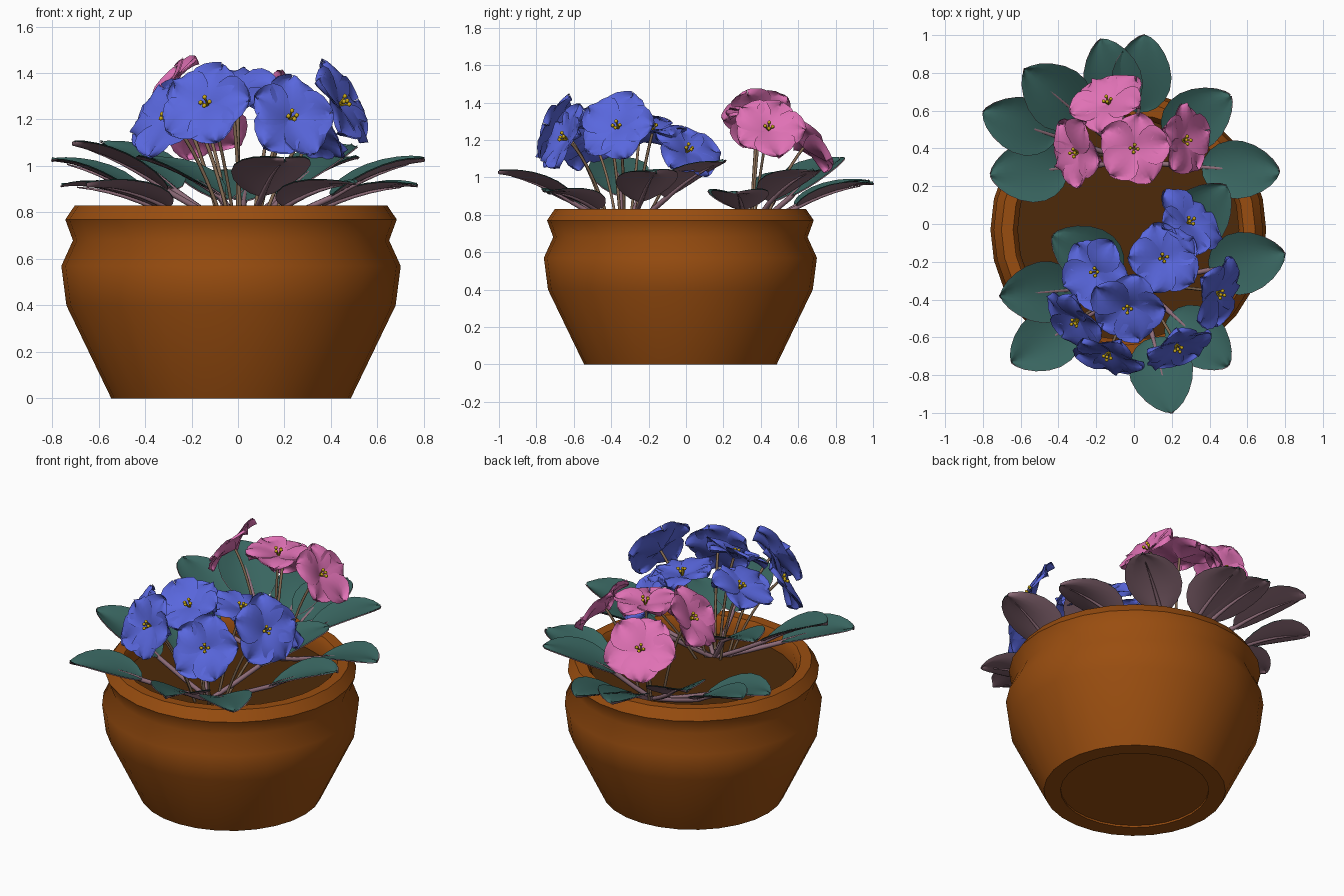
import bpy, bmesh, math, random
from mathutils import Vector as V, Matrix

if "Cube" in bpy.data.objects:
    bpy.data.objects.remove(bpy.data.objects["Cube"])

random.seed(4)

def mat(name, r, g, b):
    m = bpy.data.materials.new(name)
    m.diffuse_color = (r, g, b, 1)
    m.use_nodes = True
    m.node_tree.nodes["Principled BSDF"].inputs["Base Color"].default_value = m.diffuse_color
    return m

CLAY = mat("terracotta", 0.32, 0.075, 0.005)
SOIL = mat("soil brown", 0.075, 0.023, 0.003)
TEAL = mat("leaf teal", 0.04, 0.13, 0.116)
MAUVE = mat("leaf underside mauve", 0.27, 0.15, 0.19)
STALK = mat("flower stalk brown", 0.24, 0.15, 0.09)
BLUE = mat("petal blue", 0.1, 0.136, 0.73)
PINK = mat("petal pink", 0.74, 0.165, 0.46)
YELLOW = mat("stamen yellow", 0.6, 0.4, 0.01)
UP = V((0, 0, 1))

def finish(name, bm, *mats):
    me = bpy.data.meshes.new(name)
    for f in bm.faces:
        f.smooth = True
    bm.to_mesh(me)
    bm.free()
    ob = bpy.data.objects.new(name, me)
    bpy.context.collection.objects.link(ob)
    for m in mats:
        me.materials.append(m)
    return ob

def thin(ob, back):
    # second shell just below the sheet; back = material step for it
    s = ob.modifiers.new("shell", 'SOLIDIFY')
    s.thickness, s.offset, s.use_rim, s.material_offset = 0.005, -1, False, back

def bez(p0, p1, p2, t):
    return p0 * (1 - t) ** 2 + p1 * 2 * t * (1 - t) + p2 * t * t

def blade(bm, p0, p1, p2, half, up, cup, ruffle, power, n=8):
    # rounded sheet along a curved midline, for leaves and petals
    rows, ph = [], random.uniform(0, 6)
    for i in range(n + 1):
        t = 0.5 - 0.5 * math.cos(math.pi * i / n)
        c = bez(p0, p1, p2, t)
        tan = ((p1 - p0) * (1 - t) + (p2 - p1) * t).normalized()
        side = tan.cross(up).normalized()
        nor = side.cross(tan)
        w = max(half * max(math.sin(math.pi * t ** power), 0) ** 0.6, 0.003)
        row = []
        for j in range(n + 1):
            s = 2 * j / n - 1
            h = cup * w * s * s + ruffle * t * t * math.sin(4 * s + ph)
            row.append(bm.verts.new(c + side * (w * s) + nor * h))
        rows.append(row)
    for a, b in zip(rows, rows[1:]):
        for j in range(n):
            bm.faces.new((a[j], a[j + 1], b[j + 1], b[j]))

def tubes(name, paths, material, r):
    cu = bpy.data.curves.new(name, 'CURVE')
    cu.dimensions = '3D'
    cu.bevel_depth, cu.bevel_resolution, cu.use_fill_caps = r, 1, True
    for pts in paths:
        sp = cu.splines.new('POLY')
        sp.points.add(len(pts) - 1)
        for q, (p, rad) in zip(sp.points, pts):
            q.co, q.radius = (*p, 1), rad
    ob = bpy.data.objects.new(name, cu)
    bpy.context.collection.objects.link(ob)
    cu.materials.append(material)

# Pot: turned profile with recessed foot and rolled rim
profile = [(0, .012), (.42, .012), (.42, 0), (.515, 0), (.708, .4), (.73, .57), (.68, .68),
           (.713, .77), (.672, .83), (.61, .828), (.585, .79), (.585, .7), (0, .7)]
bm = bmesh.new()
vs = [bm.verts.new((r, 0, z)) for r, z in profile]
es = [bm.edges.new(e) for e in zip(vs, vs[1:])]
bmesh.ops.spin(bm, geom=vs + es, cent=(0, 0, 0), axis=UP,
               angle=math.tau, steps=28, use_duplicate=False)
bmesh.ops.remove_doubles(bm, verts=bm.verts, dist=1e-4)
bmesh.ops.recalc_face_normals(bm, faces=bm.faces)
pot = finish("pot", bm, CLAY)
pot.location = (-.03, -.03, 0)
bpy.context.view_layer.objects.active = pot
pot.select_set(True)
bpy.ops.object.shade_smooth_by_angle(angle=math.radians(50))
pot.select_set(False)

# Soil
bm = bmesh.new()
bmesh.ops.create_circle(bm, cap_ends=True, segments=28, radius=.588,
                        matrix=Matrix.Translation((-.03, -.03, .72)))
finish("soil", bm, SOIL)

def plant(name, colour, crown, heart, spread, tips, blooms):
    # Leaves point away from the crown; the stalk runs on as a midrib underneath
    bm, stalks = bmesh.new(), []
    for tip in map(V, tips):
        out = tip - crown
        out.z = 0
        out.normalize()
        base = tip - out * .41
        base.z = .86 + (tip.z - 1) * .4
        mid = base.lerp(tip, .5) + UP * .045
        blade(bm, base, mid, tip, random.uniform(.15, .17), UP, .22, .008, .85, 10)
        low = UP * .009
        stalks.append([(crown, 1), (crown.lerp(base, .5) - low, 1)] +
                      [(bez(base, mid, tip, k / 6) - low, 1 - k / 6.5) for k in range(6)])
    thin(finish(name + "_leaves", bm, TEAL, MAUVE), 1)
    tubes(name + "_leaf_stalks", stalks, MAUVE, .014)

    # Five-petalled flowers that tip outwards the further they sit from the heart
    bm, sb, stems = bmesh.new(), bmesh.new(), []
    for c in map(V, blooms):
        off = c - heart
        off.z = 0
        n = (off * off.length * spread + UP).normalized()
        rot = n.to_track_quat('Z', 'Y')
        start = random.uniform(-.3, .3)
        for k in range(5):
            a = start + k * math.tau / 5
            out = rot @ V((math.cos(a), math.sin(a), 0))
            size = random.uniform(.18, .21)
            base = c + n * (.004 * (k % 3))
            blade(bm, base, base + out * size * .55 + n * size * .25,
                  base + out * size + n * size * random.uniform(0, .18),
                  size * .56, n, .12, .018, 1.15)
        # Stamens
        for k in range(4):
            a = k * math.tau / 4 + start
            end = c + rot @ V((.02 * math.cos(a), .02 * math.sin(a), .04 + .008 * (k % 2)))
            bmesh.ops.create_icosphere(sb, subdivisions=1, radius=.011,
                                       matrix=Matrix.Translation(end))
            turn = (end - c).to_track_quat('Z', 'Y').to_matrix().to_4x4()
            bmesh.ops.create_cone(sb, segments=5, radius1=.004, radius2=.004, depth=.04,
                                  matrix=Matrix.Translation(c.lerp(end, .5)) @ turn)
        # Slender stalk from the soil to the back of the flower
        root = crown.lerp(c, .25)
        root.z = crown.z
        bend = root.lerp(c, .6)
        bend.z = c.z - .12
        bend -= n * .05
        stems.append([(bez(root, bend, c - n * .005, k / 8), 1) for k in range(9)])
    thin(finish(name + "_petals", bm, colour), 0)
    finish(name + "_stamens", sb, YELLOW)
    tubes(name + "_flower_stalks", stems, STALK, .008)

plant("pink", PINK, V((0, .33, .71)), V((-.03, .41, 0)), 18,
      [(-.17, .98, .98), (.06, 1, .97), (-.8, .59, 1.03), (-.58, .82, 1.1),
       (-.76, .26, .92), (.51, .68, 1.04), (.77, .27, .92)],
      [(-.13, .63, 1.16), (-.29, .38, 1.3), (0, .4, 1.32), (.25, .44, 1.25)])
plant("blue", BLUE, V((.03, -.32, .71)), V((.03, -.2, 0)), 10,
      [(.8, -.16, 1.03), (.5, -.75, .93), (.2, -1, 1.03), (-.65, -.73, .92),
       (-.71, -.38, 1.1), (-.43, -.06, 1.04), (.49, .2, 1.09)],
      [(.28, 0, 1.13), (.15, -.18, 1.24), (-.19, -.25, 1.22), (-.03, -.43, 1.31),
       (.43, -.36, 1.26), (-.13, -.67, 1.26), (.22, -.63, 1.2), (-.29, -.5, 1.2)])
